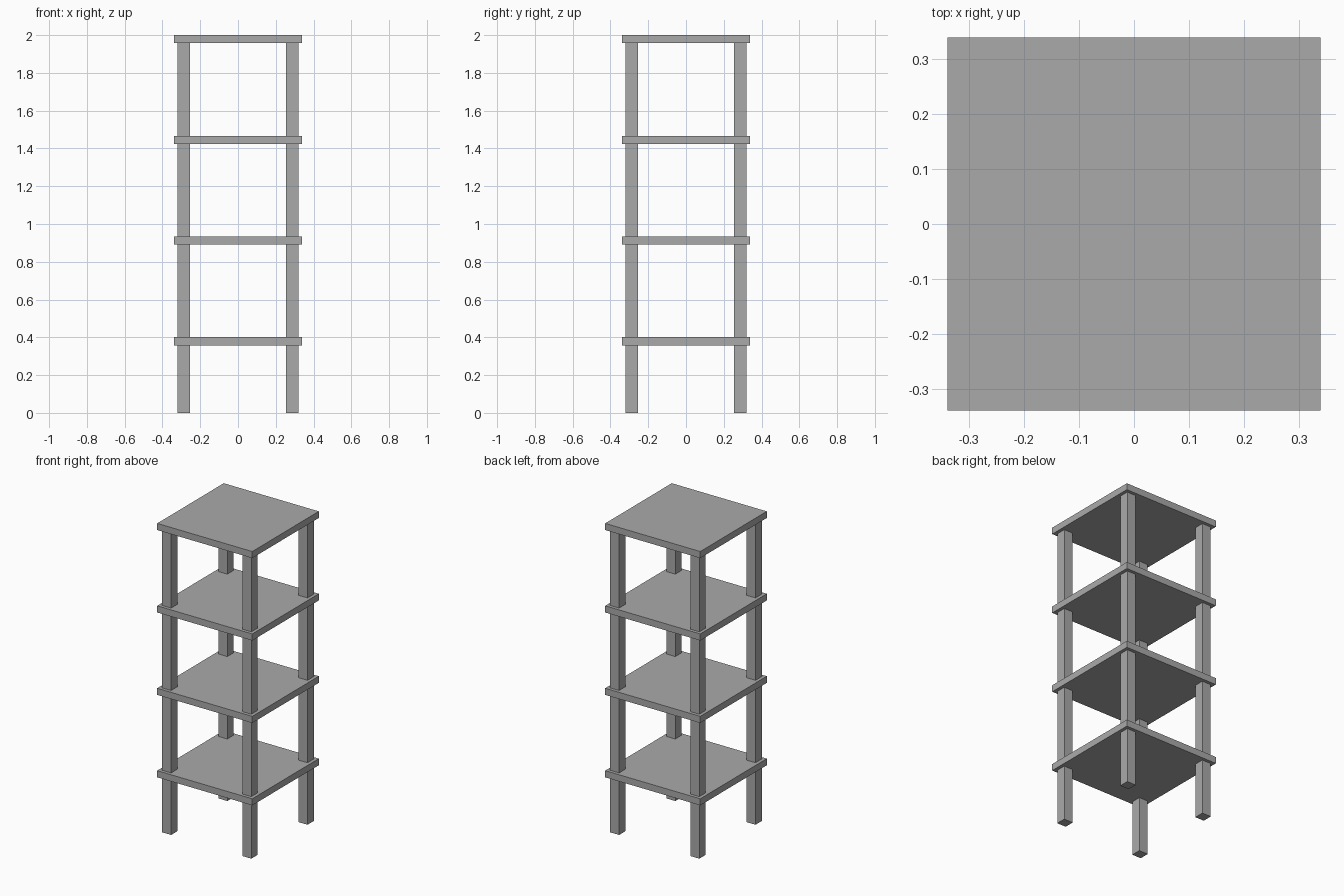
import bpy

cube = bpy.data.objects.get("Cube")
if cube:
    bpy.data.objects.remove(cube, do_unlink=True)

# Single plain grey
grey = bpy.data.materials.new("plain_grey")
grey.use_nodes = True
colour = (0.4, 0.4, 0.4, 1)
grey.diffuse_color = colour
grey.node_tree.nodes["Principled BSDF"].inputs["Base Color"].default_value = colour


def box(name, centre, size):
    bpy.ops.mesh.primitive_cube_add(size=1, location=centre)
    obj = bpy.context.object
    obj.name = name
    obj.scale = size
    bpy.ops.object.transform_apply(location=False, rotation=False, scale=True)
    obj.data.materials.append(grey)
    return obj


HEIGHT = 2.0
WIDTH = 0.68
THICK = 0.043
PITCH = 0.533
LEG = 0.064
LEG_AT = 0.287

# Four square shelves, the highest one capping the posts
for i, level in enumerate(("top", "upper", "middle", "lower")):
    z = HEIGHT - THICK / 2 - i * PITCH
    box(level + "_shelf", (0, 0, z), (WIDTH, WIDTH, THICK))

# Corner posts run from the floor to the underside of the top shelf
post_height = HEIGHT - THICK
for side, sx in (("left", 1), ("right", -1)):
    for end, sy in (("front", -1), ("back", 1)):
        box(f"{end}_{side}_post", (sx * LEG_AT, sy * LEG_AT, post_height / 2),
            (LEG, LEG, post_height))
